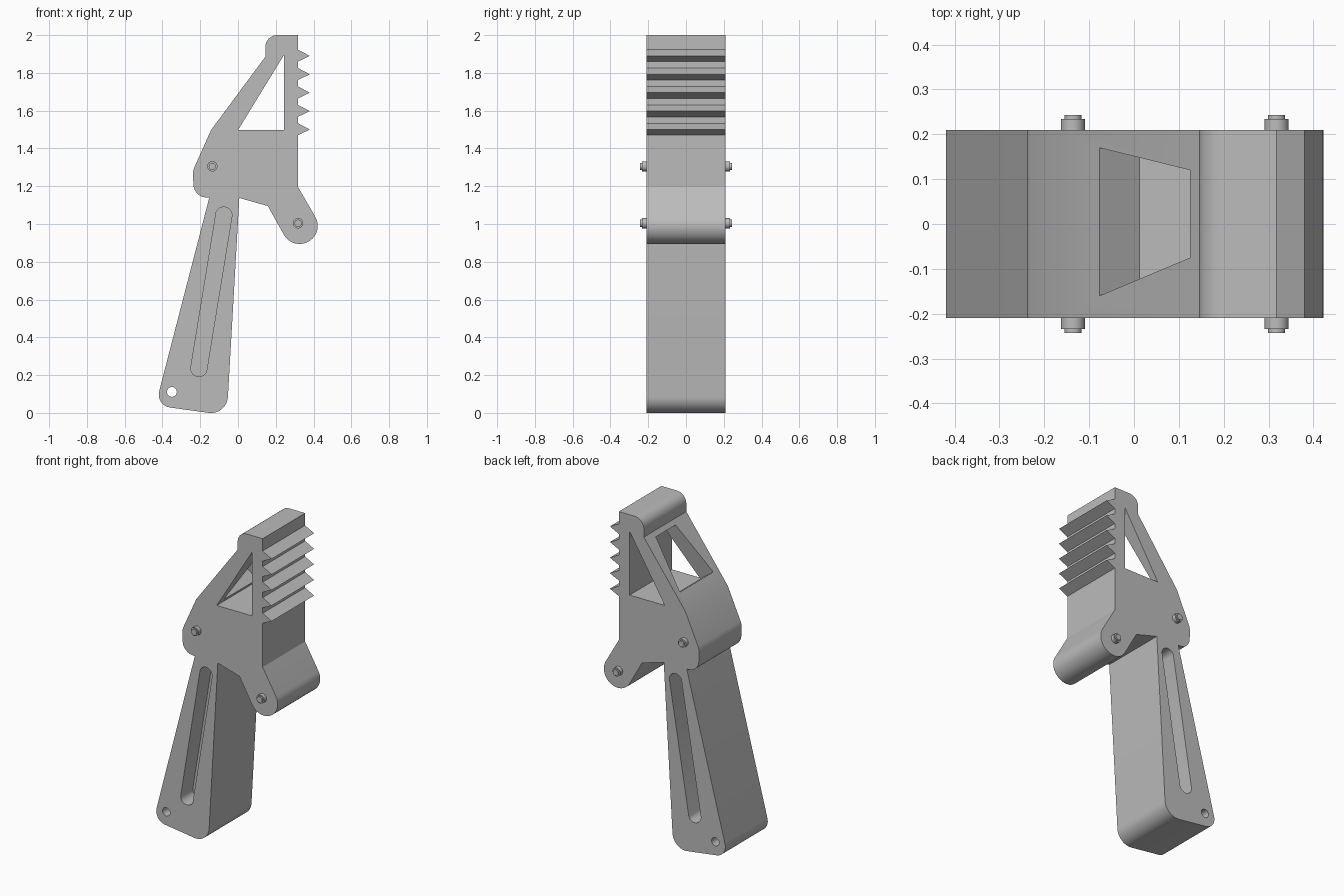
import bpy, bmesh, math
from mathutils import Vector

if "Cube" in bpy.data.objects:
    bpy.data.objects.remove(bpy.data.objects["Cube"], do_unlink=True)

HALF = 0.21  # half the thickness along y

grey = bpy.data.materials.new("plain grey")
grey.use_nodes = True
grey.diffuse_color = (0.5, 0.5, 0.5, 1)
grey.node_tree.nodes["Principled BSDF"].inputs["Base Color"].default_value = (0.5, 0.5, 0.5, 1)


def fillet(corners, steps=12):
    """Turn (x, z, radius) corners into an outline with round corners."""
    outline = []
    for i, (x, z, r) in enumerate(corners):
        p = Vector((x, z))
        if r == 0:
            outline.append(p)
            continue
        a = (Vector(corners[i - 1][:2]) - p).normalized()
        b = (Vector(corners[(i + 1) % len(corners)][:2]) - p).normalized()
        half = a.angle(b) / 2
        centre = p + (a + b).normalized() * r / math.sin(half)
        start = p + a * r / math.tan(half) - centre
        end = p + b * r / math.tan(half) - centre
        for k in range(steps + 1):
            t = k / steps
            sweep = math.pi - 2 * half
            v = (start * math.sin((1 - t) * sweep) + end * math.sin(t * sweep)) / math.sin(sweep)
            outline.append(centre + v)
    return outline


def prism(name, base, offset):
    """Sweep a flat polygon along an offset."""
    bm = bmesh.new()
    face = bm.faces.new([bm.verts.new(p) for p in base])
    moved = bmesh.ops.extrude_face_region(bm, geom=[face])["geom"]
    bmesh.ops.translate(bm, vec=offset, verts=[g for g in moved if isinstance(g, bmesh.types.BMVert)])
    bmesh.ops.recalc_face_normals(bm, faces=bm.faces)
    mesh = bpy.data.meshes.new(name)
    bm.to_mesh(mesh)
    bm.free()
    mesh.materials.append(grey)
    obj = bpy.data.objects.new(name, mesh)
    bpy.context.collection.objects.link(obj)
    return obj


def side_prism(name, outline, y0, y1):
    return prism(name, [(p[0], y0, p[1]) for p in outline], Vector((0, y1 - y0, 0)))


def circle(x, z, r, n=32, start=0.0, sweep=math.tau):
    return [(x + r * math.cos(start + sweep * k / n), z + r * math.sin(start + sweep * k / n))
            for k in range(n)]


def activate(obj):
    bpy.ops.object.select_all(action='DESELECT')
    obj.select_set(True)
    bpy.context.view_layer.objects.active = obj


def cut(obj, cutter):
    mod = obj.modifiers.new("cut", 'BOOLEAN')
    mod.operation = 'DIFFERENCE'
    mod.solver = 'EXACT'
    mod.object = cutter
    activate(obj)
    bpy.ops.object.modifier_apply(modifier=mod.name)
    bpy.data.objects.remove(cutter, do_unlink=True)


# Toothed front edge, from the top down
teeth = []
for i in reversed(range(5)):
    tip = 1.5 + 0.0975 * i
    teeth += [(0.318, tip + 0.033, 0), (0.38, tip, 0), (0.318, tip - 0.03, 0)]

# Body and grip in one outline
body = side_prism("body", fillet(
    [(0.145, 1.886, 0), (0.145, 2.0, 0.063), (0.318, 2.0, 0)] + teeth + [
        (0.318, 1.196, 0), (0.457, 0.955, 0.095), (0.29, 0.859, 0.095),
        (0.158, 1.095, 0), (0.007, 1.138, 0),
        (-0.059, -0.013, 0.09), (-0.437, 0.039, 0.07),
        (-0.152, 1.14, 0), (-0.232, 1.142, 0.07), (-0.24, 1.28, 0.1),
        (-0.143, 1.497, 0)]), -HALF, HALF)

# Triangular opening and hanging hole
cut(body, side_prism("triangle_cutter", [(0, 1.497), (0.243, 1.497), (0.243, 1.894)], -0.4, 0.4))
cut(body, side_prism("hole_cutter", circle(-0.35, 0.111, 0.026), -0.4, 0.4))

# Slot recess on each side of the grip
top, low = Vector((-0.075, 1.047)), Vector((-0.207, 0.235))
across = math.atan2(top.y - low.y, top.x - low.x) - math.pi / 2
slot = circle(top.x, top.y, 0.043, 16, across, math.pi) + circle(low.x, low.y, 0.043, 16, across + math.pi, math.pi)
for side in (-1, 1):
    cut(body, side_prism("slot_cutter", slot, side * 0.09, side * 0.4))

# Tapered window through the sloping back strut
slope = Vector((0.288, 0, 0.389)).normalized()
inward = Vector((slope.z, 0, -slope.x))
foot = Vector((-0.143, 0, 1.497))
window = []
for x, y in ((-0.077, -0.16), (-0.077, 0.17), (0.125, 0.12), (0.125, -0.075)):
    p = foot + slope * ((x - foot.x) / slope.x)
    window.append(p + Vector((0, y, 0)) - inward * 0.05)
cut(body, prism("window_cutter", window, inward * 0.17))

# Stepped pins on both sides
parts = [body]
for name, x, z in (("rear_pin", -0.136, 1.305), ("front_pin", 0.318, 1.004)):
    for side, label in ((-1, "front"), (1, "back")):
        parts.append(side_prism(f"{name}_collar_{label}", circle(x, z, 0.027), side * 0.2, side * 0.234))
        parts.append(side_prism(f"{name}_tip_{label}", circle(x, z, 0.019), side * 0.2, side * 0.243))

for obj in parts:
    activate(obj)
    bpy.ops.object.shade_smooth_by_angle(angle=math.radians(20))
